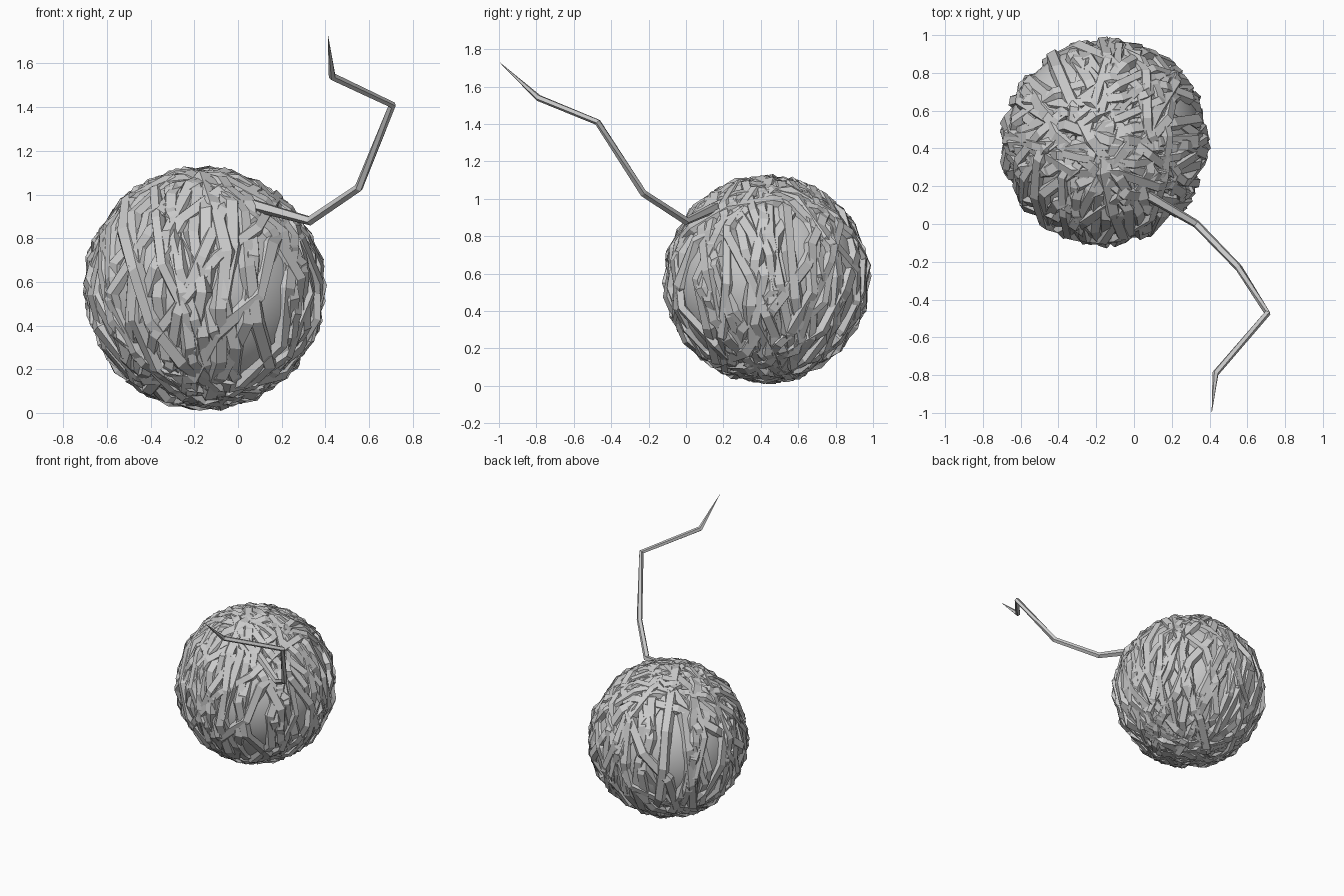
import bpy, bmesh, math, random
from mathutils import Vector

if "Cube" in bpy.data.objects:
    bpy.data.objects.remove(bpy.data.objects["Cube"])

random.seed(11)
CENTRE = Vector((-0.155, 0.433, 0.57))


def finish(bm, name):
    bmesh.ops.recalc_face_normals(bm, faces=bm.faces)
    mesh = bpy.data.meshes.new(name)
    bm.to_mesh(mesh)
    bm.free()
    ob = bpy.data.objects.new(name, mesh)
    bpy.context.collection.objects.link(ob)
    return ob


def sweep(bm, path, frames, sizes, closed, sides):
    """Skin a flattened tube; frames are (outward, across), sizes (height, width)."""
    rings = []
    for p, (out, across), (h, w) in zip(path, frames, sizes):
        ring = []
        for k in range(sides):
            a = math.tau * k / sides + math.pi / sides
            ring.append(bm.verts.new(p + out * h * math.cos(a) + across * w * math.sin(a)))
        rings.append(ring)
    n = len(rings)
    for i in range(n if closed else n - 1):
        r, s = rings[i], rings[(i + 1) % n]
        for k in range(sides):
            j = (k + 1) % sides
            bm.faces.new((r[k], r[j], s[j], s[k]))
    if not closed:
        bm.faces.new(rings[0])
        bm.faces.new(rings[-1])


# Smooth core of the ball
bpy.ops.mesh.primitive_uv_sphere_add(segments=48, ring_count=24, radius=0.52, location=CENTRE)
core = bpy.context.object
core.name = "yarn_core"
bpy.ops.object.shade_smooth()

# Wound strands: coarse, slightly wandering loops, mostly running over the poles
bm = bmesh.new()
for i in range(42):
    az = math.tau * i * 0.381966 + random.uniform(-0.3, 0.3)
    tilt = random.gauss(0, 0.33)
    normal = Vector((math.cos(az), math.sin(az), tilt)).normalized()
    u = normal.cross(Vector((0, 0, 1))).normalized()
    v = normal.cross(u)
    n = random.choice((11, 12, 13, 14))
    start = random.uniform(0, math.tau)
    base = random.uniform(0.524, 0.534)
    width = random.uniform(0.033, 0.046)
    path, frames, sizes = [], [], []
    for k in range(n):
        t = start + math.tau * k / n
        d = u * math.cos(t) + v * math.sin(t) + normal * random.uniform(-0.12, 0.12)
        d.normalize()
        along = v * math.cos(t) - u * math.sin(t)
        across = d.cross(along).normalized()
        twist = random.uniform(-0.35, 0.35)
        out = d * math.cos(twist) + across * math.sin(twist)
        side = across * math.cos(twist) - d * math.sin(twist)
        path.append(CENTRE + d * (base + random.uniform(-0.008, 0.008)))
        frames.append((out, side))
        sizes.append((0.03, width))
    sweep(bm, path, frames, sizes, True, 5)
# keep every strand inside the ball outline
for vert in bm.verts:
    d = vert.co - CENTRE
    if d.length > 0.569:
        vert.co = CENTRE + d.normalized() * 0.569
finish(bm, "wound_strands")

# Loose end kinking away from the ball to a point
path = [Vector(p) for p in ((-0.16, 0.26, 1.04), (0.04, 0.17, 0.96), (0.33, 0.0, 0.88),
                            (0.553, -0.23, 1.03), (0.706, -0.472, 1.41),
                            (0.432, -0.79, 1.54), (0.412, -0.995, 1.728))]
radii = (0.03, 0.03, 0.022, 0.02, 0.018, 0.018, 0.001)
frames, sizes = [], []
for i, p in enumerate(path):
    a, b = path[max(i - 1, 0)], path[min(i + 1, len(path) - 1)]
    t = (b - a).normalized()
    side = t.cross(Vector((0, 0, 1))).normalized()
    frames.append((side.cross(t).normalized(), side))
    sizes.append((radii[i], radii[i]))
bm = bmesh.new()
sweep(bm, path, frames, sizes, False, 5)
finish(bm, "loose_end")
